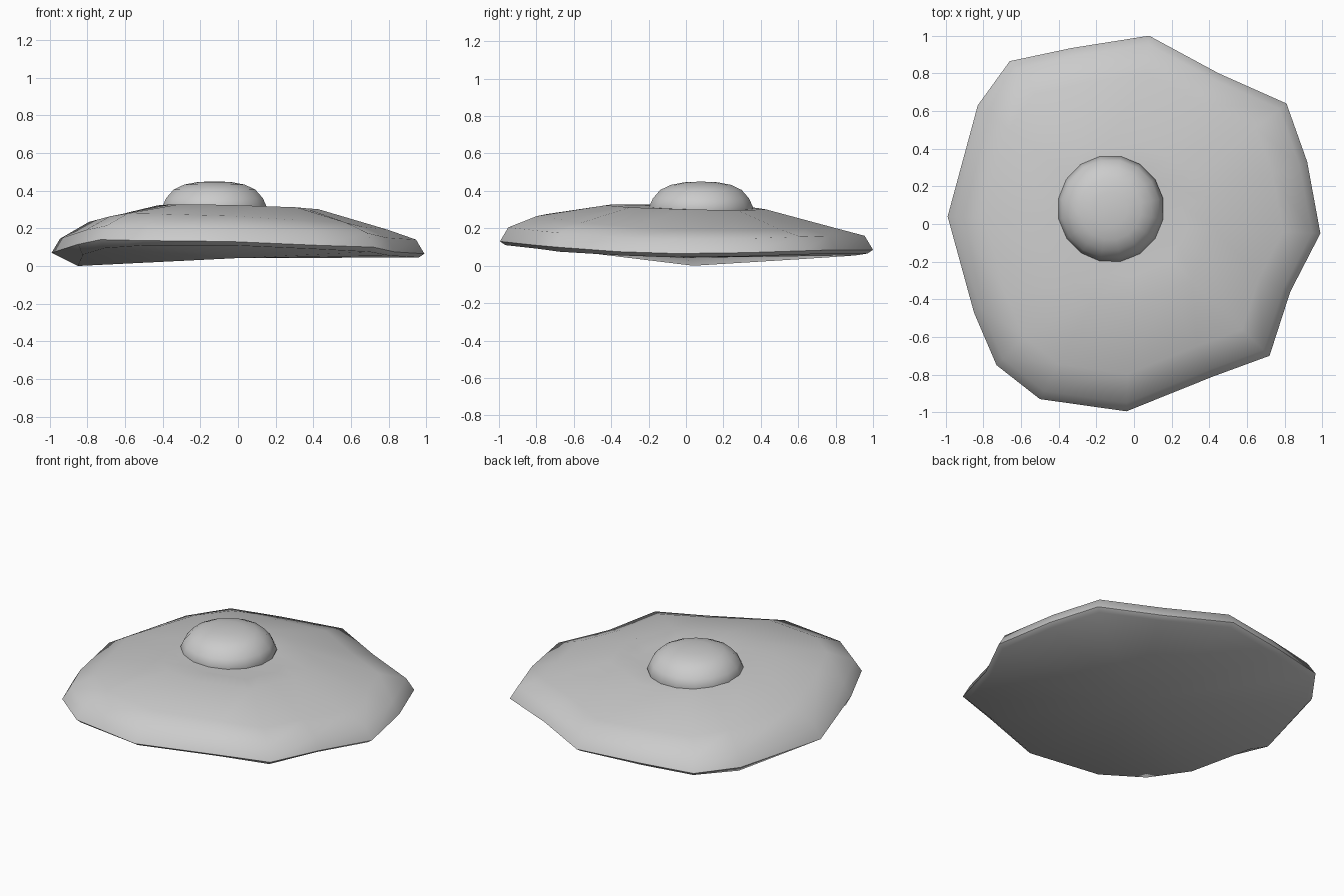
import bpy, bmesh, math
from mathutils import Vector

if "Cube" in bpy.data.objects:
    bpy.data.objects.remove(bpy.data.objects["Cube"])

# Irregular rim of the egg white: x, y, widest height, bottom height
RIM = [(0.08, 1.0, .085, .065), (-.33, .935, .08, .055), (-.66, .865, .075, .05),
       (-.83, .63, .07, .035), (-.99, .04, .07, .0), (-.85, -.47, .115, .06),
       (-.73, -.75, .14, .095), (-.5, -.93, .135, .11), (-.04, -.995, .13, .11),
       (.42, -.81, .11, .09), (.72, -.70, .10, .075), (.83, -.36, .075, .055),
       (.99, -.05, .065, .045), (.92, .33, .07, .05), (.81, .64, .08, .06),
       (.45, .80, .085, .065)]


def skin(name, rings, low, high, smooth_angle):
    """Join closed rings with quads and cap both ends with fans."""
    bm = bmesh.new()
    loops = [[bm.verts.new(p) for p in ring] for ring in rings]
    n = len(loops[0])
    for a, b in zip(loops, loops[1:]):
        for i in range(n):
            j = (i + 1) % n
            bm.faces.new((a[i], a[j], b[j], b[i]))
    for loop, point in ((loops[0], low), (loops[-1], high)):
        c = bm.verts.new(point)
        for i in range(n):
            bm.faces.new((loop[i], loop[(i + 1) % n], c))
    bmesh.ops.recalc_face_normals(bm, faces=bm.faces[:])
    mesh = bpy.data.meshes.new(name)
    bm.to_mesh(mesh)
    bm.free()
    ob = bpy.data.objects.new(name, mesh)
    bpy.context.collection.objects.link(ob)
    bpy.ops.object.select_all(action='DESELECT')
    ob.select_set(True)
    bpy.context.view_layer.objects.active = ob
    bpy.ops.object.shade_smooth_by_angle(angle=math.radians(smooth_angle))
    return ob


# Egg white: thin uneven slab rising to a low plateau
def upper(scale, height, follow):
    return [(x * scale, y * scale,
             height + follow * (z - .09) - .025 * scale * (x + y))
            for x, y, z, _ in RIM]


bottom = [(x * (.86 if zb < .01 else .97), y * .97, zb) for x, y, _, zb in RIM]
widest = [(x, y, z) for x, y, z, _ in RIM]
shoulder = [(x * .955, y * .955, z + .075) for x, y, z, _ in RIM]
skin("egg_white",
     [bottom, widest, shoulder, upper(.8, .225, .5), upper(.43, .312, 0),
      upper(.28, .306, 0)],
     (0, 0, .042), (-.05, .03, .305), 50)

# Yolk: low faceted dome
centre = Vector((-.125, .08, 0))
profile = [(.27, .27), (.285, .31), (.262, .36), (.222, .405), (.165, .432), (.09, .446)]
sides = 16
rings = [[centre + Vector((r * math.cos(math.tau * (i + .5) / sides),
                           r * math.sin(math.tau * (i + .5) / sides), z))
          for i in range(sides)] for r, z in profile]
skin("yolk", rings, centre + Vector((0, 0, .27)), centre + Vector((0, 0, .45)), 50)
